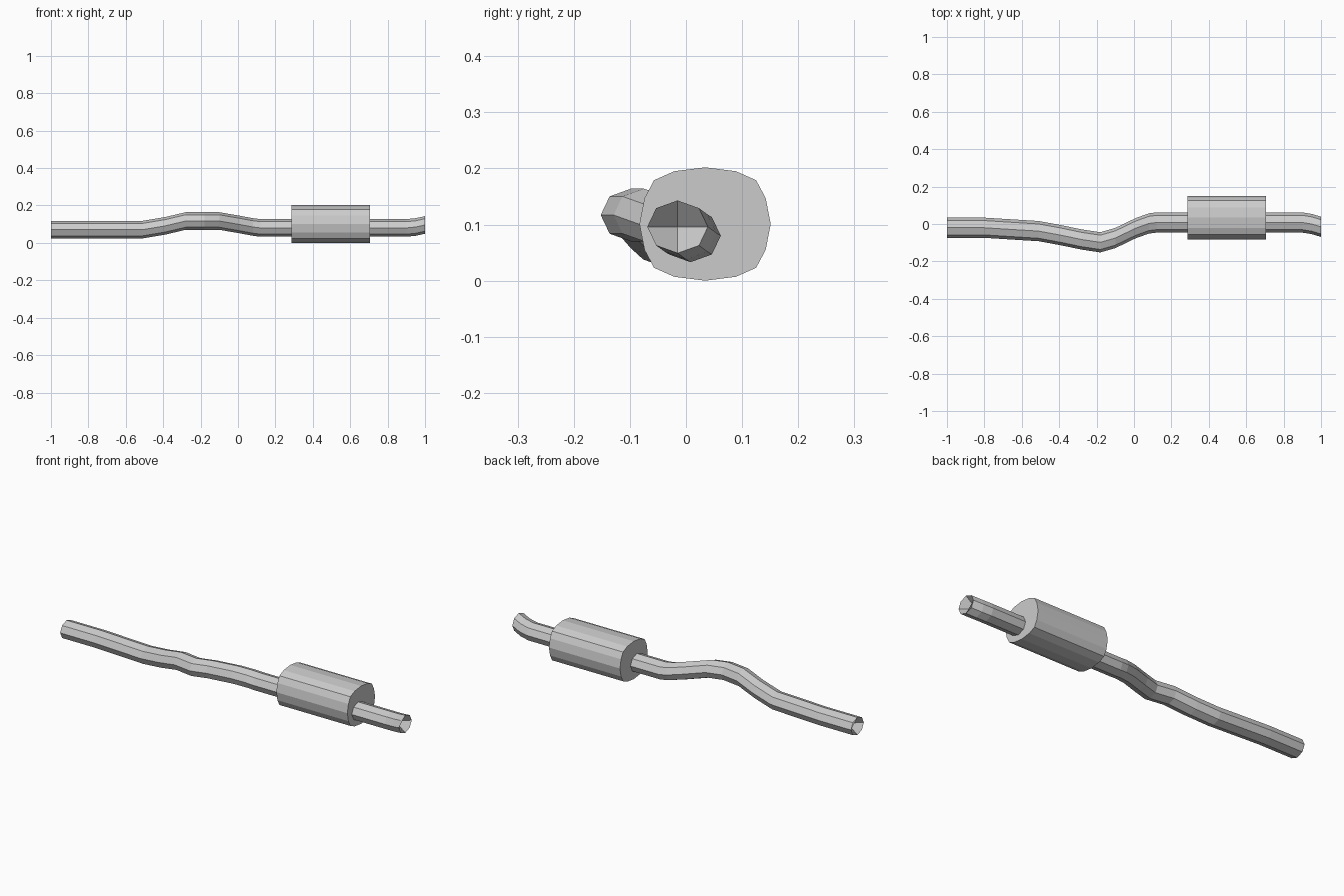
import bpy
import bmesh
from math import sin, cos, pi

cube = bpy.data.objects.get("Cube")
if cube:
    bpy.data.objects.remove(cube)

steel = bpy.data.materials.new("grey_steel")
steel.use_nodes = True
steel.diffuse_color = (0.6, 0.6, 0.6, 1)
steel.node_tree.nodes["Principled BSDF"].inputs["Base Color"].default_value = (0.6, 0.6, 0.6, 1)


def loft(name, path, section, recess=None):
    """Sweep a y-z section along x; ends are flat, or hollowed to a point."""
    bm = bmesh.new()
    rings = [[bm.verts.new((x, y + dy, z + dz)) for dy, dz in section] for x, y, z in path]
    n = len(section)
    for a, b in zip(rings, rings[1:]):
        for i in range(n):
            j = (i + 1) % n
            bm.faces.new((a[i], a[j], b[j], b[i]))
    for ring, centre, inward in ((rings[0], path[0], 1), (rings[-1], path[-1], -1)):
        if recess is None:
            bm.faces.new(ring)
            continue
        x, y, z = centre
        hub = bm.verts.new((x + inward * recess, y, z))
        for i in range(0, n, 2):
            bm.faces.new((ring[i], ring[i + 1], ring[(i + 2) % n], hub))
    bmesh.ops.recalc_face_normals(bm, faces=bm.faces)
    mesh = bpy.data.meshes.new(name)
    bm.to_mesh(mesh)
    bm.free()
    mesh.materials.append(steel)
    obj = bpy.data.objects.new(name, mesh)
    bpy.context.collection.objects.link(obj)
    return obj


# Bent eight-sided pipe with hollow ends
pipe_section = [(0.054 * cos(i * pi / 4), 0.047 * sin(i * pi / 4)) for i in range(8)]
pipe_path = [
    (-1, -0.02, 0.071), (-0.8, -0.02, 0.071), (-0.51, -0.038, 0.071),
    (-0.39, -0.06, 0.091), (-0.28, -0.083, 0.117), (-0.18, -0.098, 0.117),
    (-0.1, -0.075, 0.117), (0.01, -0.022, 0.098), (0.08, 0.003, 0.085),
    (0.12, 0.008, 0.08), (0.9, 0.008, 0.08), (0.95, 0, 0.085), (1, -0.015, 0.096),
]
loft("exhaust_pipe", pipe_path, pipe_section, recess=0.06)

# Rounded-box silencer drum, mirrored from one quarter of its section
quarter = [(0.117, 0), (0.108, 0.046), (0.091, 0.078), (0.055, 0.094)]
half = quarter + [(0, 0.101)] + [(-y, z) for y, z in reversed(quarter)]
drum_section = half + [(y, -z) for y, z in reversed(half[1:-1])]
loft("silencer_drum", [(0.285, 0.034, 0.101), (0.705, 0.034, 0.101)], drum_section)
